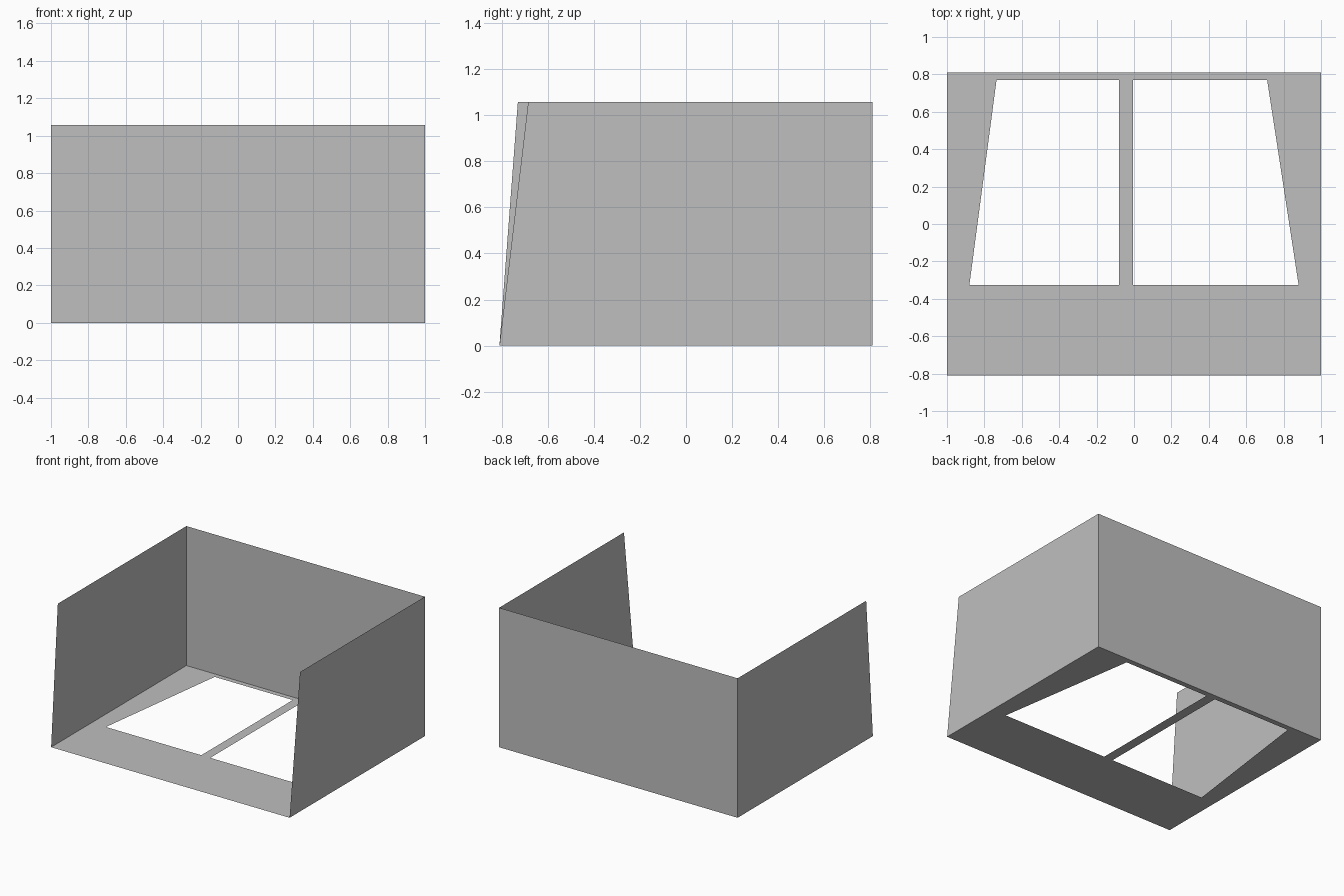
import bpy
import bmesh

cube = bpy.data.objects.get("Cube")
if cube:
    bpy.data.objects.remove(cube, do_unlink=True)

W, D, H = 1.0, 0.81, 1.057          # half width, half depth, wall height

# Single grey finish
grey = bpy.data.materials.new("plain grey")
grey.use_nodes = True
colour = (0.52, 0.52, 0.52, 1)
grey.diffuse_color = colour
grey.node_tree.nodes["Principled BSDF"].inputs["Base Color"].default_value = colour


def sheet(name, points, faces):
    """Make a thin flat panel from corner points and faces."""
    bm = bmesh.new()
    verts = [bm.verts.new(p) for p in points]
    for face in faces:
        bm.faces.new([verts[i] for i in face])
    mesh = bpy.data.meshes.new(name)
    bm.to_mesh(mesh)
    bm.free()
    mesh.materials.append(grey)
    obj = bpy.data.objects.new(name, mesh)
    bpy.context.collection.objects.link(obj)
    return obj


# Floor: outer corners, then the two tapered openings either side of a bar
front, back = -0.325, 0.77
outer = [(-W, -D), (W, -D), (W, D), (-W, D)]
left_bar, right_bar = -0.08, -0.005
front_row = [(x, front) for x in (-0.88, left_bar, right_bar, 0.88)]
back_row = [(x, back) for x in (-0.735, left_bar, right_bar, 0.712)]
sheet("floor", [(x, y, 0) for x, y in outer + front_row + back_row], [
    (0, 1, 7, 6, 5, 4),             # front apron
    (2, 3, 8, 9, 10, 11),           # back strip
    (0, 4, 8, 3),                   # side strips
    (1, 2, 11, 7),
    (5, 6, 10, 9),                  # centre bar
])

# Back wall
sheet("back_wall", [(-W, D, 0), (W, D, 0), (W, D, H), (-W, D, H)], [(3, 2, 1, 0)])

# Side walls with leaning front edges
for name, x, top_front in (("right_wall", -W, -0.73), ("left_wall", W, -0.685)):
    order = (0, 1, 2, 3) if x > 0 else (3, 2, 1, 0)
    sheet(name, [(x, -D, 0), (x, D, 0), (x, D, H), (x, top_front, H)], [order])
